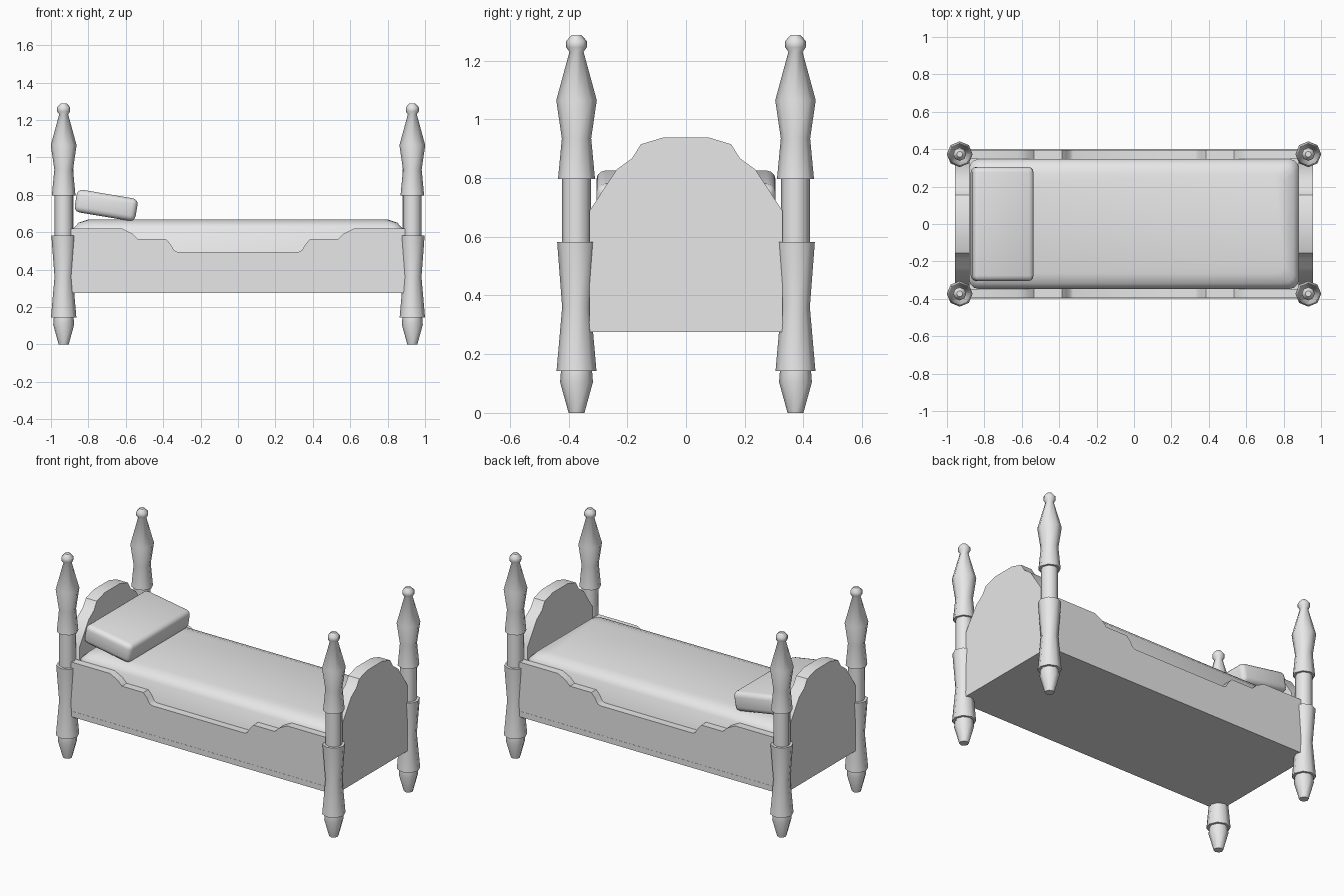
import bpy
import bmesh
import math
from mathutils import Matrix

cube = bpy.data.objects.get("Cube")
if cube:
    bpy.data.objects.remove(cube, do_unlink=True)

grey = bpy.data.materials.new("plain_grey")
grey.use_nodes = True
grey.diffuse_color = (0.8, 0.8, 0.8, 1)
grey.node_tree.nodes["Principled BSDF"].inputs["Base Color"].default_value = (0.8, 0.8, 0.8, 1)


def finish(name, bm, angle):
    """Turn a bmesh into a shaded object."""
    bmesh.ops.recalc_face_normals(bm, faces=bm.faces)
    mesh = bpy.data.meshes.new(name)
    bm.to_mesh(mesh)
    bm.free()
    mesh.materials.append(grey)
    obj = bpy.data.objects.new(name, mesh)
    bpy.context.collection.objects.link(obj)
    bpy.ops.object.select_all(action="DESELECT")
    obj.select_set(True)
    bpy.context.view_layer.objects.active = obj
    bpy.ops.object.shade_smooth_by_angle(angle=math.radians(angle))
    return obj


def loft(rings):
    """Skin equal-length rings of points and cap both ends."""
    bm = bmesh.new()
    loops = [[bm.verts.new(p) for p in ring] for ring in rings]
    n = len(loops[0])
    for a, b in zip(loops, loops[1:]):
        for i in range(n):
            j = (i + 1) % n
            bm.faces.new((a[i], a[j], b[j], b[i]))
    bm.faces.new(loops[0][::-1])
    bm.faces.new(loops[-1])
    return bm


def box(size, center):
    bm = bmesh.new()
    bmesh.ops.create_cube(bm, size=1)
    bmesh.ops.scale(bm, vec=size, verts=bm.verts)
    bmesh.ops.translate(bm, vec=center, verts=bm.verts)
    return bm


def mirrored(half, bottom):
    """Full outline from the left half of a top edge, closed at the bottom."""
    edge = half + [(-u, z) for u, z in reversed(half)]
    return [(half[0][0], bottom)] + edge + [(-half[0][0], bottom)]


# Turned bed posts with ball finials: (radius, height)
post_profile = [
    (0.027, 0), (0.056, 0.105), (0.053, 0.143), (0.068, 0.143), (0.049, 0.36),
    (0.066, 0.583), (0.049, 0.583), (0.049, 0.797), (0.063, 0.797), (0.05, 0.935),
    (0.069, 1.065), (0.024, 1.23), (0.035, 1.245), (0.035, 1.267), (0.016, 1.288)]
for side_x, end in ((-1, "head"), (1, "foot")):
    for side_y, side in ((-1, "front"), (1, "back")):
        cx, cy = side_x * 0.932, side_y * 0.373
        rings = []
        for r, z in post_profile:
            turns = [k * math.tau / 8 for k in range(8)]
            rings.append([(cx + r * math.cos(t), cy + r * math.sin(t), z) for t in turns])
        finish(f"{end}_{side}_post", loft(rings), 50)

# Arched end boards
arch = mirrored([(-0.328, 0.69), (-0.235, 0.83), (-0.184, 0.867),
                 (-0.154, 0.915), (-0.075, 0.939)], 0.275)
for name, sx in (("headboard", -1), ("footboard", 1)):
    finish(name, loft([[(sx * x, y, z) for y, z in arch] for x in (0.88, 0.957)]), 40)

# Scalloped side rails
scallop = mirrored([(-0.93, 0.62), (-0.62, 0.62), (-0.565, 0.592), (-0.535, 0.562),
                    (-0.385, 0.562), (-0.36, 0.535), (-0.342, 0.503), (-0.325, 0.495)], 0.3)
for name, sy in (("front_rail", -1), ("back_rail", 1)):
    finish(name, loft([[(x, sy * y, z) for x, z in scallop] for y in (0.348, 0.396)]), 40)

# Base slab
finish("bed_base", box((1.914, 0.794, 0.035), (0, 0, 0.2925)), 30)


# Mattress with softened top
def rounded_rectangle(hx, hy, radius, z):
    ring = []
    for quarter, (sx, sy) in enumerate(((1, 1), (-1, 1), (-1, -1), (1, -1))):
        for step in range(4):
            t = (quarter + step / 3) * math.pi / 2
            ring.append((sx * (hx - radius) + radius * math.cos(t),
                         sy * (hy - radius) + radius * math.sin(t), z))
    return ring


layers = [(0.3, 0), (0.618, 0), (0.65, 0.03), (0.667, 0.08)]
finish("mattress", loft([rounded_rectangle(0.882 - i, 0.347 - i, 0.05, z)
                         for z, i in layers]), 60)

# Tilted pillow
bm = box((0.33, 0.61, 0.122), (0, 0, 0))
bmesh.ops.bevel(bm, geom=bm.edges[:], offset=0.03, segments=3, profile=0.5, affect="EDGES")
bmesh.ops.rotate(bm, cent=(0, 0, 0), matrix=Matrix.Rotation(math.radians(9.5), 3, "Y"),
                 verts=bm.verts)
bmesh.ops.translate(bm, vec=(-0.705, 0, 0.743), verts=bm.verts)
finish("pillow", bm, 60)
